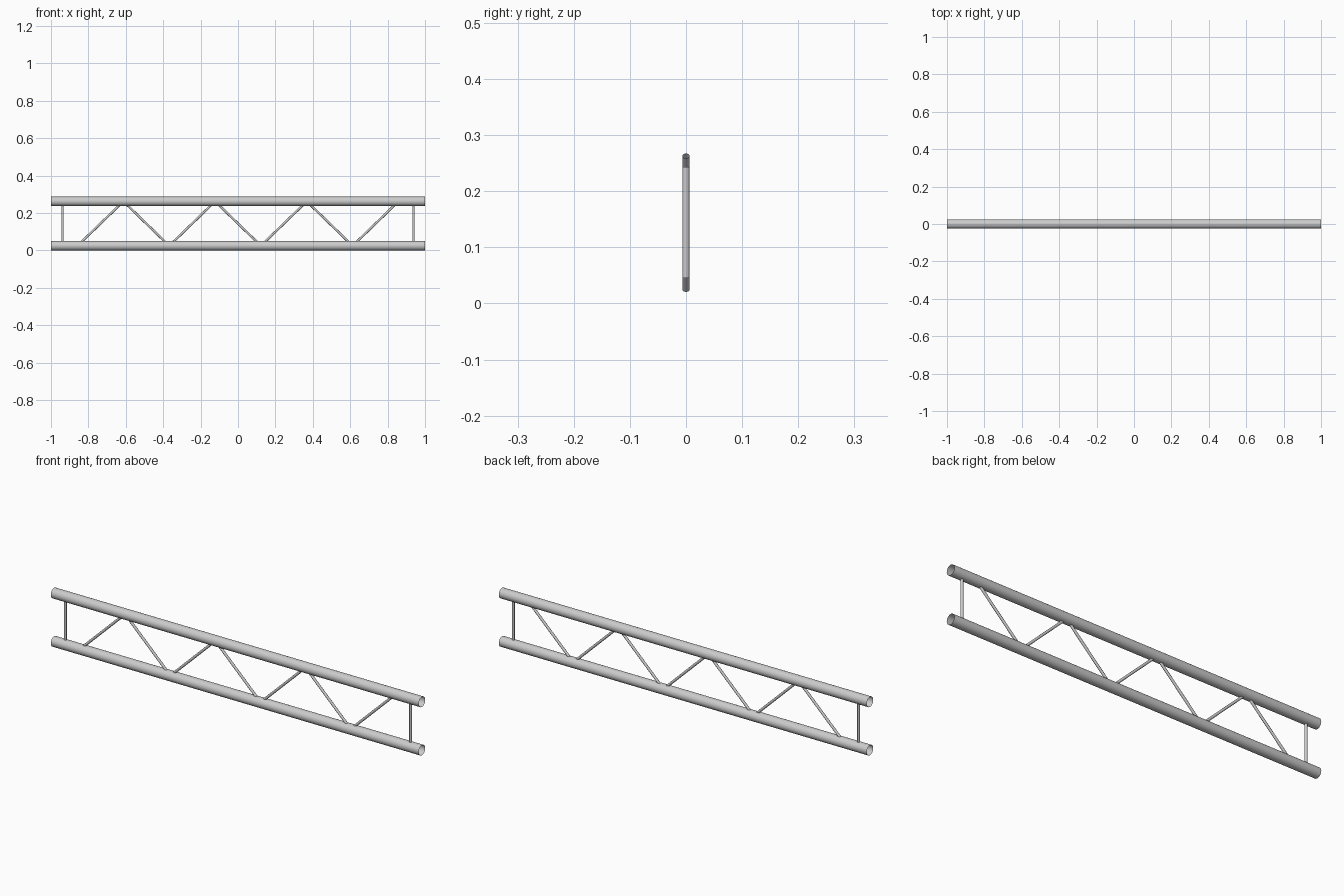
import bpy
from mathutils import Vector

if "Cube" in bpy.data.objects:
    bpy.data.objects.remove(bpy.data.objects["Cube"])

TUBE_R, STRUT_R = 0.025, 0.0063
Z_LOW, Z_HIGH = 0.025, 0.2625     # chord centre lines


def tube(name, start, end, radius, sides):
    """Open thin-walled tube between two points."""
    a, b = Vector(start), Vector(end)
    d = b - a
    bpy.ops.mesh.primitive_cylinder_add(
        vertices=sides, radius=radius, depth=d.length,
        end_fill_type='NOTHING', location=(a + b) / 2,
        rotation=d.to_track_quat('Z', 'Y').to_euler())
    ob = bpy.context.object
    ob.name = name
    bpy.ops.object.shade_smooth_by_angle()
    return ob


# Main chords
tube("bottom_chord", (-1, 0, Z_LOW), (1, 0, Z_LOW), TUBE_R, 32)
tube("top_chord", (-1, 0, Z_HIGH), (1, 0, Z_HIGH), TUBE_R, 32)

# Upright struts near both ends
for side, x in (("left", -0.938), ("right", 0.938)):
    tube(side + "_upright", (x, 0, 0.045), (x, 0, 0.243), STRUT_R, 16)

# Zigzag diagonals running between the chord centre lines
COUNT, X_END = 7, 0.858
step = 2 * X_END / COUNT
for i in range(COUNT):
    x = -X_END + i * step
    z0, z1 = (Z_LOW, Z_HIGH) if i % 2 == 0 else (Z_HIGH, Z_LOW)
    tube(f"diagonal_{i + 1}", (x, 0, z0), (x + step, 0, z1), STRUT_R, 16)
